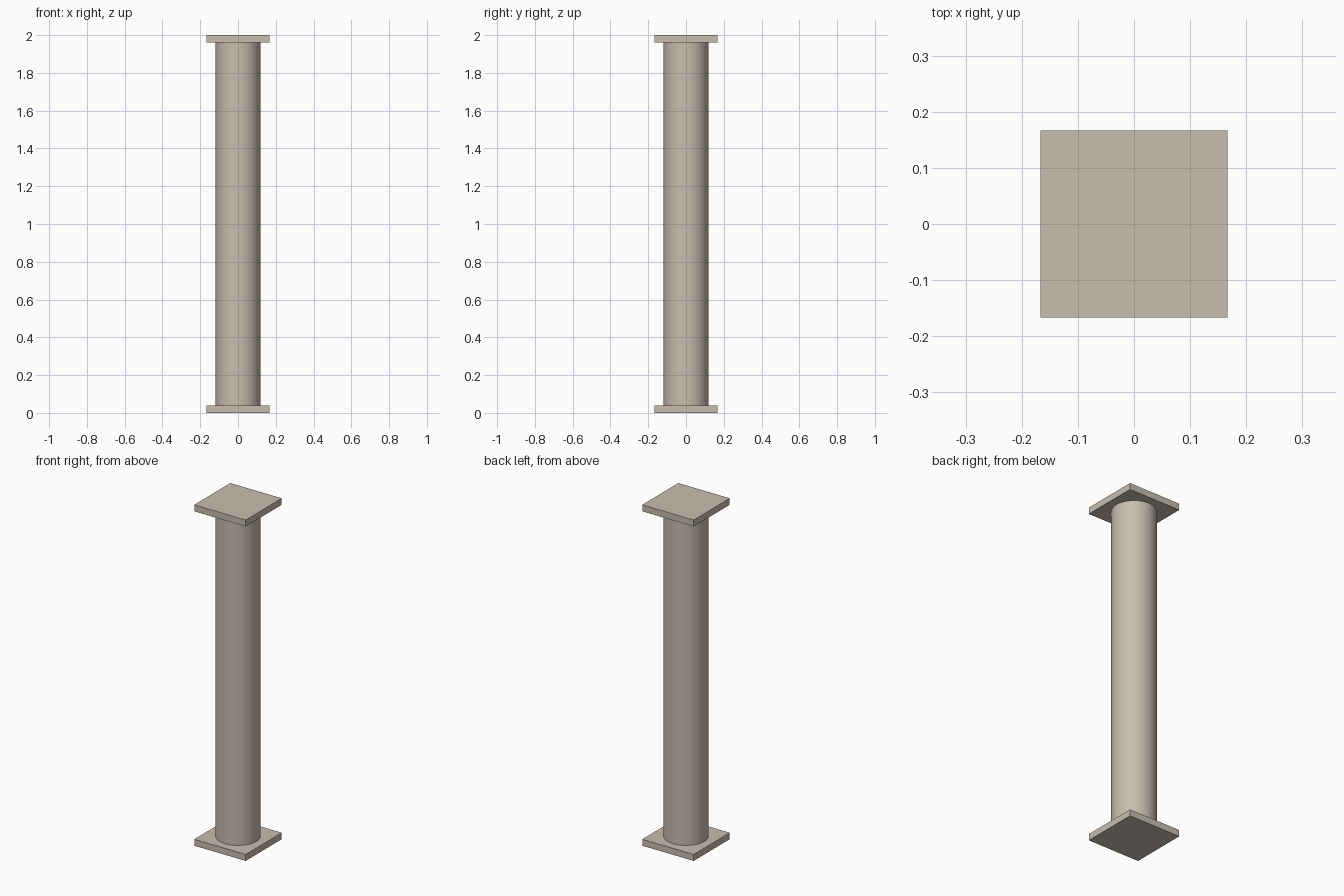
import bpy

if "Cube" in bpy.data.objects:
    bpy.data.objects.remove(bpy.data.objects["Cube"])

HEIGHT = 2.0
PLATE_W = 0.334
PLATE_T = 0.038
RADIUS = 0.119

stone = bpy.data.materials.new("warm_stone")
stone.diffuse_color = (0.58, 0.51, 0.43, 1)
stone.use_nodes = True
stone.node_tree.nodes["Principled BSDF"].inputs["Base Color"].default_value = stone.diffuse_color


def plate(name, z):
    bpy.ops.mesh.primitive_cube_add(size=1, location=(0, 0, z))
    ob = bpy.context.object
    ob.name = name
    ob.scale = (PLATE_W, PLATE_W, PLATE_T)
    bpy.ops.object.transform_apply(location=False, rotation=False, scale=True)
    ob.data.materials.append(stone)


# Square end plates
plate("base_plate", PLATE_T / 2)
plate("top_plate", HEIGHT - PLATE_T / 2)

# Round shaft between the plates
bpy.ops.mesh.primitive_cylinder_add(vertices=64, radius=RADIUS,
                                    depth=HEIGHT - 2 * PLATE_T,
                                    location=(0, 0, HEIGHT / 2))
shaft = bpy.context.object
shaft.name = "column_shaft"
shaft.data.materials.append(stone)
bpy.ops.object.shade_smooth_by_angle()
